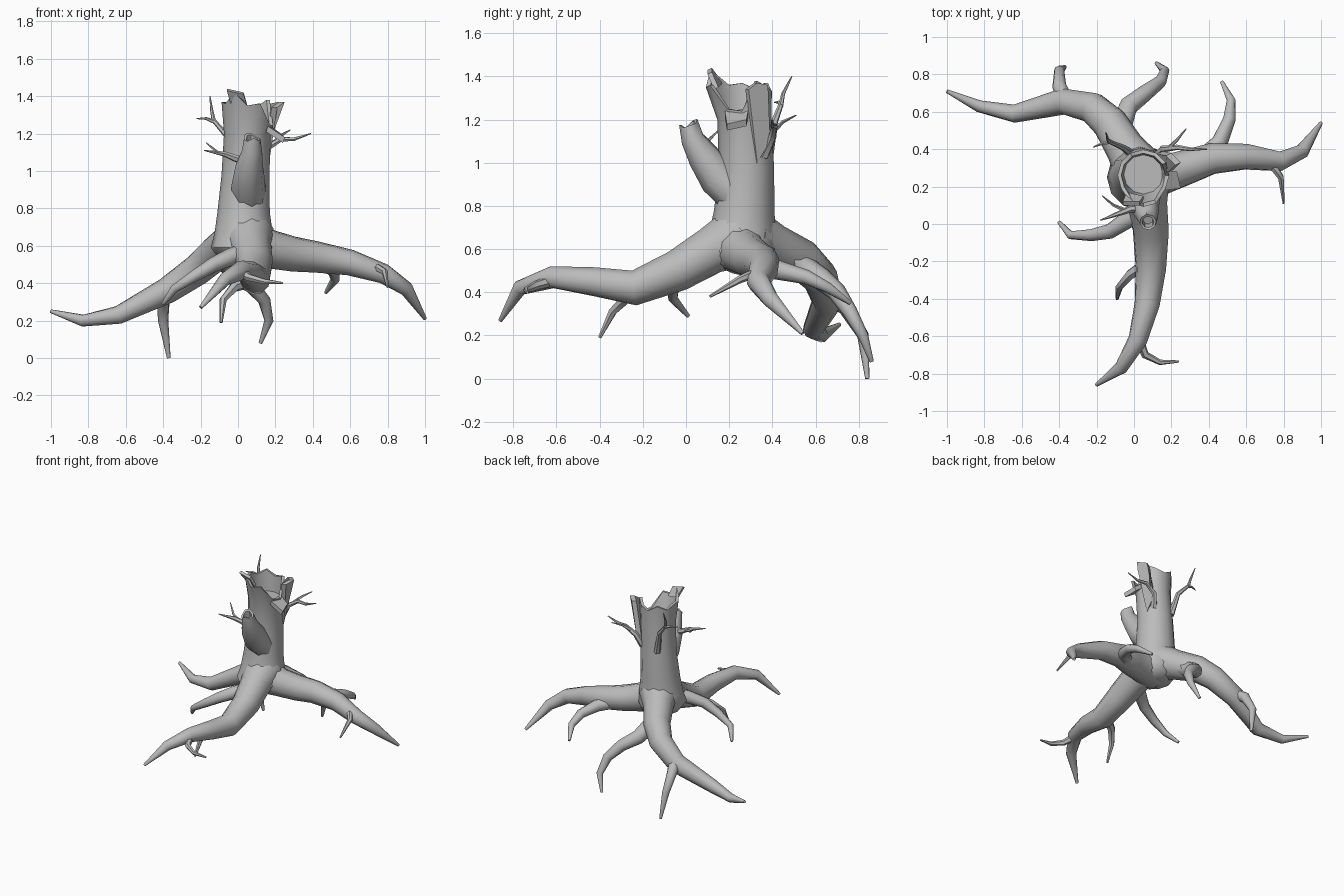
import bpy, bmesh, math
from mathutils import Vector

cube = bpy.data.objects.get("Cube")
if cube:
    bpy.data.objects.remove(cube, do_unlink=True)

bark = bpy.data.materials.new("grey bark")
bark.use_nodes = True
bark.diffuse_color = (0.5, 0.5, 0.5, 1)
bark.node_tree.nodes["Principled BSDF"].inputs["Base Color"].default_value = bark.diffuse_color


def finish(name, bm, angle=50):
    """Turn a bmesh into a smooth-shaded bark object."""
    bmesh.ops.recalc_face_normals(bm, faces=bm.faces)
    mesh = bpy.data.meshes.new(name)
    bm.to_mesh(mesh)
    bm.free()
    mesh.materials.append(bark)
    obj = bpy.data.objects.new(name, mesh)
    bpy.context.collection.objects.link(obj)
    bpy.ops.object.select_all(action="DESELECT")
    obj.select_set(True)
    bpy.context.view_layer.objects.active = obj
    bpy.ops.object.shade_smooth_by_angle(angle=math.radians(angle))
    return obj


def skin_rings(bm, rings, cap_start=True, cap_end=True):
    """Bridge successive rings of positions with quads."""
    loops = [[bm.verts.new(p) for p in ring] for ring in rings]
    for a, b in zip(loops, loops[1:]):
        for i in range(len(a)):
            j = (i + 1) % len(a)
            bm.faces.new((a[i], a[j], b[j], b[i]))
    if cap_start:
        bm.faces.new(loops[0])
    if cap_end:
        bm.faces.new(loops[-1])


def sweep_rings(points, radii, sides):
    """Rings along a path, with a frame carried along without twist."""
    pts = [Vector(p) for p in points]
    rings, side = [], None
    for i, p in enumerate(pts):
        back = (p - pts[max(i - 1, 0)]).normalized()
        ahead = (pts[min(i + 1, len(pts) - 1)] - p).normalized()
        axis = (back + ahead).normalized()
        side = side or axis.orthogonal()
        side = (side - axis * side.dot(axis)).normalized()
        up = axis.cross(side)
        turn = [math.tau * k / sides for k in range(sides)]
        rings.append([p + radii[i] * (math.cos(a) * side + math.sin(a) * up) for a in turn])
    return rings


def limb(name, start, tip, points, sides=8, flare=1.0):
    """Tapering limb; flare widens the end buried in the parent."""
    pts = [Vector(p) for p in points]
    run = [0.0]
    for a, b in zip(pts, pts[1:]):
        run.append(run[-1] + (b - a).length)
    radii = [tip + (start - tip) * (1 - d / run[-1]) ** 0.8 for d in run]
    radii[0] *= flare
    bm = bmesh.new()
    skin_rings(bm, sweep_rings(pts, radii, sides))
    return finish(name, bm)


# Trunk: flared base, jagged broken rim and a shallow hollow
def level(x, y, z, r, sides=12):
    turn = [math.tau * k / sides for k in range(sides)]
    return [Vector((x + r * math.cos(a), y + r * math.sin(a), z)) for a in turn]


rings = [level(.04, .25, .5, .07), level(.04, .25, .53, .14), level(.03, .25, .59, .175),
         level(.03, .26, .67, .155), level(.03, .27, .78, .14), level(.04, .28, .98, .128),
         level(.05, .27, 1.2, .125)]
rim_heights = [1.24, 1.38, 1.35, 1.33, 1.37, 1.34, 1.37, 1.36, 1.42, 1.35, 1.36, 1.25]
rim = level(.05, .26, 1.3, .138)
lip = level(.05, .26, 1.3, .118)
for ring in (rim, lip):
    for p, h in zip(ring, rim_heights):
        p.z = h
    # the front lip leans forward
    for k in (8, 9, 10):
        ring[k].y -= .03
rings += [rim, lip, level(.05, .265, 1.21, .105)]
bm = bmesh.new()
skin_rings(bm, rings)
finish("trunk", bm)

# Broken side branch with a hollow end
stub_path = [(.06, .24, .84), (.055, .15, .93), (.06, .08, 1.03), (.075, .03, 1.11), (.075, .01, 1.17),
             (.075, .015, 1.165), (.075, .03, 1.12)]
outer = sweep_rings(stub_path[:5], [.09, .092, .075, .055, .045], 8)
for k in (1, 2, 5):
    outer[-1][k].z += .02
centre = Vector(stub_path[4])
inner = [centre.lerp(p, .7) for p in outer[-1]]
floor = [centre.lerp(p, .6) + Vector((0, .015, -.05)) for p in outer[-1]]
bm = bmesh.new()
skin_rings(bm, outer + [inner, floor])
finish("broken_branch", bm)


# Bark splinters: thin wedges made from a four-cornered outline
def splinter(name, outline, push):
    bm = bmesh.new()
    front = [Vector(p) for p in outline]
    skin_rings(bm, [front, [p + Vector(push) for p in front]])
    finish(name, bm, 30)


splinter("tall_splinter", [(.16, .33, 1), (.15, .39, 1.1), (.2, .38, 1.36), (.25, .33, 1.37), (.21, .29, 1.34)],
         (-.03, -.015, 0))
splinter("folded_splinter", [(.16, .18, 1.24), (.16, .29, 1.25), (.23, .28, 1.2), (.25, .19, 1.18)],
         (-.01, 0, -.03))
splinter("front_splinter", [(-.04, .15, 1.36), (.05, .13, 1.34), (.03, .1, 1.41), (-.06, .1, 1.43)],
         (0, .02, .01))

# Main roots
limb("front_root", .12, .01, [(.05, .25, .66), (.07, .11, .59), (.09, -.04, .5), (.09, -.24, .42), (.07, -.43, .45),
     (.02, -.62, .47), (-.07, -.77, .42), (-.2, -.86, .27)], 10, 1.2)
limb("right_root", .115, .01, [(.03, .29, .66), (-.05, .41, .61), (-.13, .54, .55), (-.22, .62, .47),
     (-.38, .655, .36), (-.64, .59, .23), (-.83, .63, .2), (-1, .71, .25)], 10, 1.2)
limb("left_root", .115, .01, [(.03, .24, .62), (.18, .27, .58), (.3, .31, .555), (.42, .35, .54), (.6, .36, .51),
     (.78, .335, .45), (.9, .39, .37), (1, .54, .21)], 10, 1.2)

# Secondary roots
limb("back_root", .07, .01, [(-.04, .4, .6), (-.07, .52, .53), (-.03, .63, .46), (.06, .7, .4), (.14, .76, .31),
     (.165, .82, .2), (.12, .86, .08)])
limb("right_front_root", .055, .01, [(.07, .08, .57), (-.04, .02, .54), (-.13, -.04, .5), (-.23, -.06, .44),
     (-.34, -.06, .37), (-.4, .01, .29)])
limb("left_back_root", .055, .01, [(.35, .33, .53), (.46, .44, .5), (.51, .56, .47), (.52, .66, .42), (.47, .76, .35)])
limb("right_drop_root", .045, .01, [(-.36, .64, .39), (-.4, .74, .33), (-.4, .82, .2), (-.37, .84, 0)])
limb("left_rootlet", .025, .006, [(.7, .34, .47), (.75, .3, .48), (.785, .25, .46), (.8, .11, .38)], 6)
limb("front_left_rootlet", .028, .006, [(.02, -.6, .46), (.06, -.7, .43), (.14, -.74, .41), (.24, -.735, .4)], 6)
limb("front_right_rootlet", .035, .008, [(.07, -.21, .41), (-.02, -.27, .38), (-.08, -.34, .31), (-.09, -.4, .19)], 6)

# Thin twigs, each with a side shoot
twigs = {
    "back_right_twig": ([(-.02, .38, 1.02), (-.06, .41, 1.19), (-.13, .44, 1.27), (-.14, .45, 1.32), (-.15, .49, 1.4)],
                        [(-.12, .44, 1.26), (-.17, .43, 1.28), (-.22, .41, 1.28)]),
    "back_left_twig": ([(.12, .36, 1.03), (.15, .4, 1.12), (.23, .41, 1.17), (.3, .4, 1.17), (.39, .4, 1.2)],
                       [(.19, .41, 1.15), (.23, .45, 1.19), (.28, .51, 1.22)]),
    "front_twig": ([(.05, .08, 1.05), (-.02, .08, 1.07), (-.07, .06, 1.09), (-.18, .02, 1.11)],
                   [(-.04, .07, 1.08), (-.11, .1, 1.1), (-.17, .15, 1.15)]),
}
for name, (stem, shoot) in twigs.items():
    limb(name, .024, .003, stem, 6)
    limb(name + "_shoot", .012, .003, shoot, 5)
